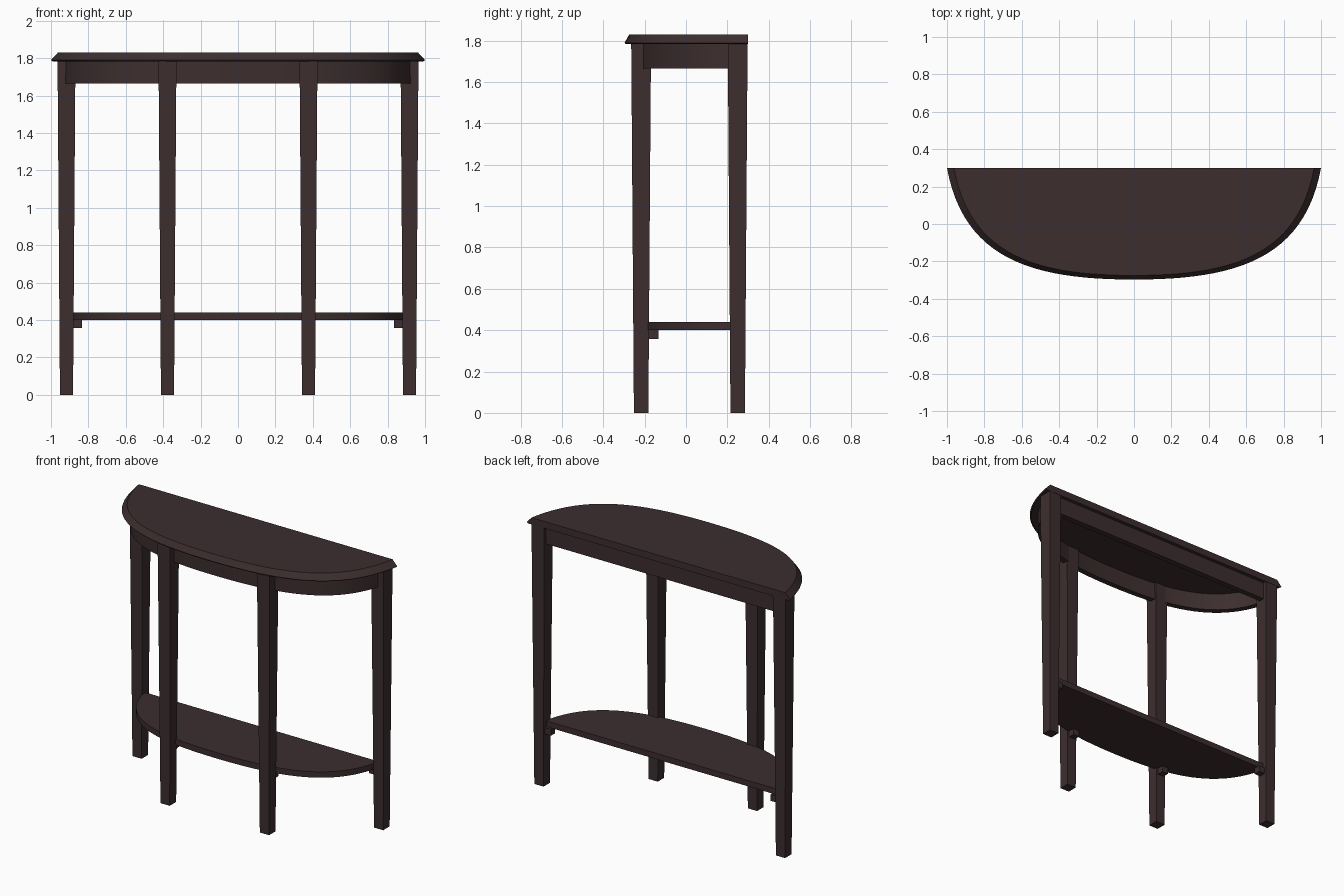
import bpy, bmesh, math
from mathutils import Vector
from mathutils.geometry import interpolate_bezier

cube = bpy.data.objects.get("Cube")
if cube:
    bpy.data.objects.remove(cube, do_unlink=True)

wood = bpy.data.materials.new("dark brown wood")
wood.use_nodes = True
colour = (0.046, 0.027, 0.028, 1)
wood.diffuse_color = colour
wood.node_tree.nodes["Principled BSDF"].inputs["Base Color"].default_value = colour


def loft(name, rings, smooth=False):
    """Skin a list of closed rings into a capped solid."""
    bm = bmesh.new()
    loops = [[bm.verts.new(p) for p in ring] for ring in rings]
    n = len(loops[0])
    for a, b in zip(loops, loops[1:]):
        for i in range(n):
            j = (i + 1) % n
            bm.faces.new((a[i], a[j], b[j], b[i]))
    bm.faces.new(loops[0][::-1])
    bm.faces.new(loops[-1])
    bmesh.ops.recalc_face_normals(bm, faces=bm.faces)
    mesh = bpy.data.meshes.new(name)
    bm.to_mesh(mesh)
    bm.free()
    mesh.materials.append(wood)
    ob = bpy.data.objects.new(name, mesh)
    bpy.context.collection.objects.link(ob)
    if smooth:
        bpy.ops.object.select_all(action='DESELECT')
        ob.select_set(True)
        bpy.context.view_layer.objects.active = ob
        bpy.ops.object.shade_smooth_by_angle(angle=math.radians(25))
    return ob


def square(x, y, z, width):
    h = width / 2
    return [(x - h, y - h, z), (x + h, y - h, z), (x + h, y + h, z), (x - h, y + h, z)]


# Bowed outline: unit half-width, depth measured forward from the straight back
half = interpolate_bezier(Vector((1, 0)), Vector((0.91, 0.49)),
                          Vector((0.54, 0.597)), Vector((0, 0.597)), 25)
bow = [(p.x, p.y) for p in half]
bow += [(-x, d) for x, d in bow[-2::-1]]


def outline(z, back, sx, sy):
    return [(x * sx, back - d * sy, z) for x, d in bow]


# Table top with a sloped edge, and the lower shelf
loft("table_top", [outline(1.783, 0.3, 0.99, 0.99), outline(1.79, 0.3, 1, 1),
                   outline(1.822, 0.3, 0.97, 0.97), outline(1.83, 0.3, 0.963, 0.963)], True)
loft("lower_shelf", [outline(0.40, 0.255, 0.89, 0.79),
                     outline(0.44, 0.255, 0.89, 0.79)], True)

# Curved front apron and straight back apron
low, high = 1.665, 1.785
sections = []
for x, d in bow:
    outer, inner = (x * 0.938, 0.27 - d * 0.855), (x * 0.898, 0.27 - d * 0.79)
    sections.append([(*outer, low), (*outer, high), (*inner, high), (*inner, low)])
loft("front_apron", sections, True)
loft("back_apron", [[(x, 0.235, low), (x, 0.275, low), (x, 0.275, high), (x, 0.235, high)]
                    for x in (-0.9, 0.9)])

# Tapered legs with small shelf support blocks
for side, s in (("left", 1), ("right", -1)):
    for place, x, y, bx, by in (("back", 0.917, 0.25, -0.06, 0),
                                ("front", 0.377, -0.217, 0, 0.06)):
        loft(f"{place}_leg_{side}", [square(s * x, y, 0, 0.07),
                                     square(s * x, y, low, 0.094),
                                     square(s * x, y, high, 0.096)])
        loft(f"{place}_support_{side}", [square(s * (x + bx), y + by, z, 0.046)
                                         for z in (0.357, 0.401)])
